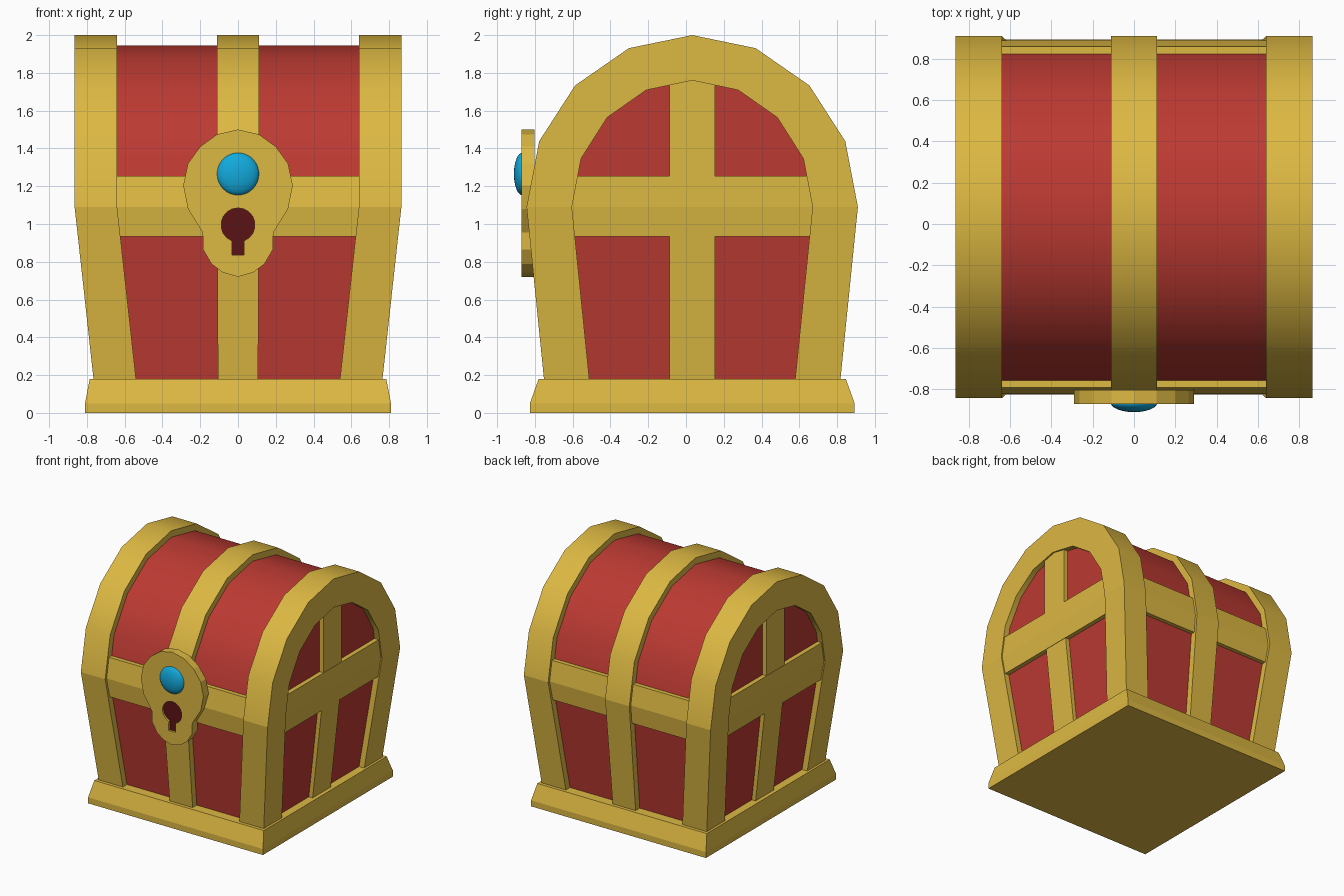
import bpy, bmesh, math
from math import sin, cos, pi, radians

if "Cube" in bpy.data.objects:
    bpy.data.objects.remove(bpy.data.objects["Cube"])

YC = 0.033          # chest centre in y (lock sticks out in front)
Z0, ZM = 0.18, 1.09  # bottom of walls, lid line


def material(name, rgb):
    m = bpy.data.materials.new(name)
    m.diffuse_color = (*rgb, 1)
    m.use_nodes = True
    m.node_tree.nodes["Principled BSDF"].inputs["Base Color"].default_value = m.diffuse_color
    return m


gold = material("gold", (0.72, 0.48, 0.055))
red = material("red", (0.50, 0.042, 0.032))
blue = material("blue", (0.006, 0.40, 0.72))
dark = material("dark_red", (0.105, 0.006, 0.007))


def finish(name, bm, mat, smooth_above=None):
    bmesh.ops.recalc_face_normals(bm, faces=bm.faces[:])
    if smooth_above is not None:
        for f in bm.faces:
            f.smooth = f.calc_center_median().z > smooth_above
        for e in bm.edges:
            if len(e.link_faces) == 2 and e.calc_face_angle() > radians(30):
                e.smooth = False
    me = bpy.data.meshes.new(name)
    bm.to_mesh(me)
    bm.free()
    me.materials.append(mat)
    ob = bpy.data.objects.new(name, me)
    bpy.context.collection.objects.link(ob)
    return ob


def outline(d):
    """Arched end outline, moved inward by d; first and last points are at the bottom."""
    arc = [(YC - (0.877 - d) * cos(pi * i / 8), ZM + (0.91 - d) * sin(pi * i / 8)) for i in range(9)]
    w = 0.785 - d
    return [(YC - w, Z0)] + arc + [(YC + w, Z0)]


def lean(x, z, taper):
    return x - math.copysign(taper * max(0, (ZM - z) / (ZM - Z0)), x)


def arch_solid(name, d, hx, taper, mat):
    bm = bmesh.new()
    sides = [[bm.verts.new((lean(s * hx, z, taper), y, z)) for y, z in outline(d)] for s in (-1, 1)]
    a, b = sides
    n = len(a)
    for i in range(n):
        j = (i + 1) % n
        bm.faces.new((a[i], a[j], b[j], b[i]))
    for r in sides:
        bm.faces.new((r[0], r[1], r[-2], r[-1]))
        bm.faces.new(r[1:-1])
    return finish(name, bm, mat, ZM)


def arch_frame(name, s):
    bm = bmesh.new()
    loops = [[bm.verts.new((lean(s * x, z, 0.1), y, z)) for y, z in outline(d)]
             for d, x in ((0, 0.865), (0, 0.64), (0.24, 0.64), (0.24, 0.865))]
    for k in range(4):
        p, q = loops[k], loops[(k + 1) % 4]
        for i in range(len(p) - 1):
            bm.faces.new((p[i], p[i + 1], q[i + 1], q[i]))
    for e in (0, -1):
        bm.faces.new([l[e] for l in loops])
    return finish(name, bm, gold, ZM)


def stack(name, rings, mat):
    """Rectangular rings (z, half x, half y) joined into a solid."""
    bm = bmesh.new()
    rs = [[bm.verts.new((sx * hx, YC + sy * hy, z)) for sx, sy in ((-1, -1), (1, -1), (1, 1), (-1, 1))]
          for z, hx, hy in rings]
    for a, b in zip(rs, rs[1:]):
        for i in range(4):
            bm.faces.new((a[i], a[(i + 1) % 4], b[(i + 1) % 4], b[i]))
    bm.faces.new(rs[0])
    bm.faces.new(rs[-1])
    return finish(name, bm, mat)


def plate(name, pts, y0, y1, mat):
    """Outline in x and z, extruded along y."""
    bm = bmesh.new()
    f = bm.faces.new([bm.verts.new((x, y0, z)) for x, z in pts])
    new = bmesh.ops.extrude_face_region(bm, geom=[f])["geom"]
    bmesh.ops.translate(bm, vec=(0, y1 - y0, 0), verts=[v for v in new if isinstance(v, bmesh.types.BMVert)])
    return finish(name, bm, mat)


# Base plinth
stack("base", [(0, 0.81, 0.86), (0.05, 0.81, 0.86), (Z0, 0.785, 0.813)], gold)

# Red chest body with barrel lid
arch_solid("chest_body", 0.055, 0.817, 0.1, red)

# Gold frames and straps
for side, s in (("right", 1), ("left", -1)):
    arch_frame(side + "_end_frame", s)
arch_solid("centre_strap", 0, 0.112, 0.006, gold)
stack("end_straps", [(Z0, 0.752, 0.12), (ZM, 0.852, 0.12), (1.8, 0.852, 0.12)], gold)
stack("middle_band", [(0.935, 0.838, 0.841), (ZM, 0.855, 0.857), (1.255, 0.855, 0.826)], gold)

# Lock plate with keyhole recess
half = [(0.11, 1.475), (0.2, 1.41), (0.265, 1.32), (0.29, 1.205), (0.265, 1.08), (0.187, 0.955),
        (0.185, 0.865), (0.14, 0.788), (0.08, 0.743)]
lock = plate("lock_plate", [(0, 1.5)] + half + [(0, 0.72)] + [(-x, z) for x, z in reversed(half)],
             -0.872, -0.803, gold)


def keyhole(r):
    arc = [radians(-70 + 320 * i / 16) for i in range(17)]
    return [(r * cos(a), 0.995 + r * sin(a)) for a in arc] + [(-0.032, 0.835), (0.032, 0.835)]


cutter = plate("keyhole_cutter", keyhole(0.09), -0.9, -0.85, gold)
cutter.hide_render = True
cutter.hide_set(True)
cut = lock.modifiers.new("keyhole", "BOOLEAN")
cut.operation = "DIFFERENCE"
cut.solver = "EXACT"
cut.object = cutter
plate("keyhole", keyhole(0.09), -0.856, -0.849, dark)

# Blue gem
bm = bmesh.new()
bmesh.ops.create_uvsphere(bm, u_segments=24, v_segments=16, radius=0.113)
bmesh.ops.scale(bm, vec=(1, 0.4, 1), verts=bm.verts)
bmesh.ops.translate(bm, vec=(0, -0.866, 1.265), verts=bm.verts)
finish("gem", bm, blue, 0)
